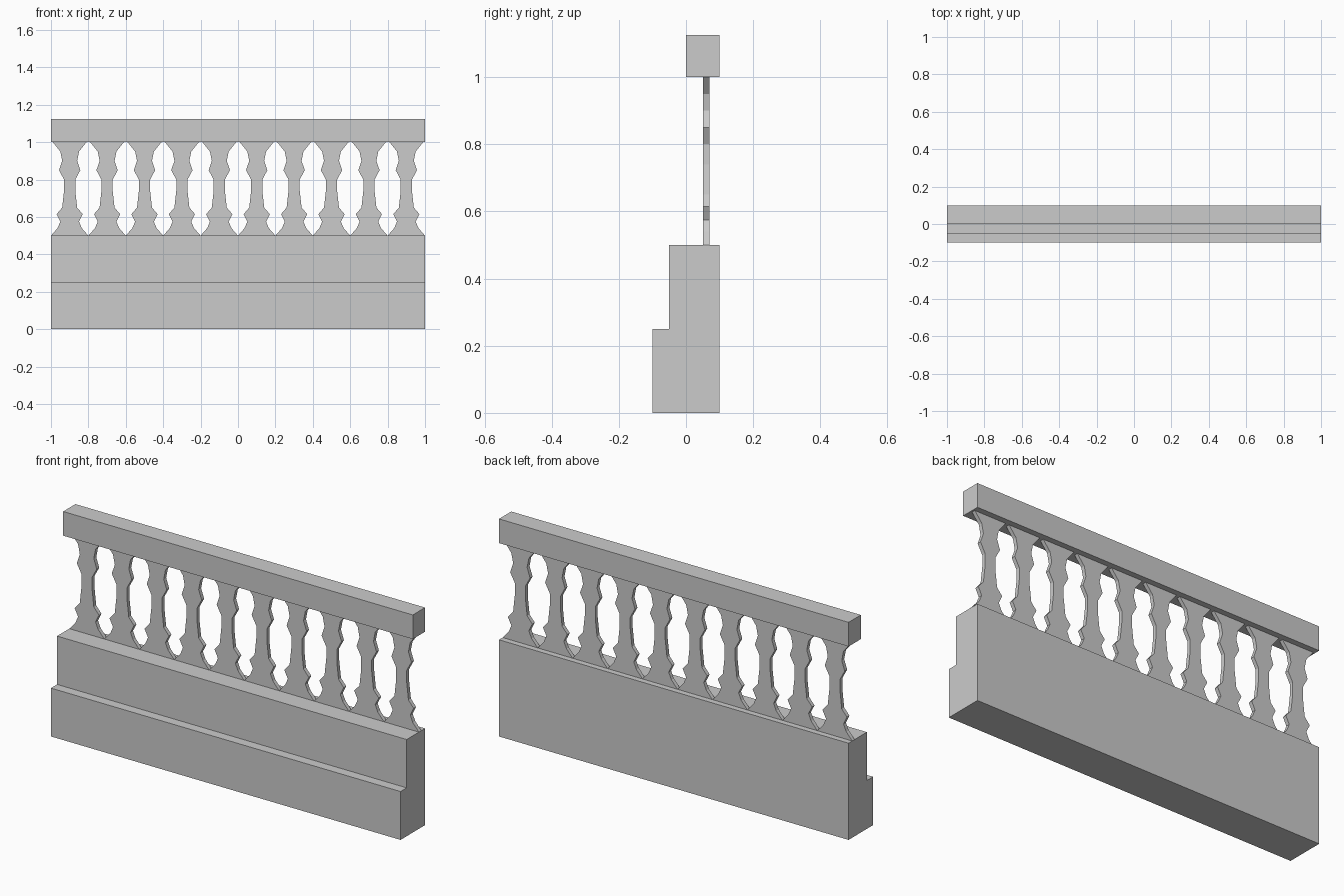
import bpy, bmesh

if "Cube" in bpy.data.objects:
    bpy.data.objects.remove(bpy.data.objects["Cube"])


def prism(name, outline, to_3d, offset):
    """Extrude a closed 2D outline along an offset vector."""
    bm = bmesh.new()
    face = bm.faces.new([bm.verts.new(to_3d(a, b)) for a, b in outline])
    res = bmesh.ops.extrude_face_region(bm, geom=[face], use_keep_orig=True)
    verts = [v for v in res["geom"] if isinstance(v, bmesh.types.BMVert)]
    bmesh.ops.translate(bm, verts=verts, vec=offset)
    bmesh.ops.recalc_face_normals(bm, faces=bm.faces)
    mesh = bpy.data.meshes.new(name)
    bm.to_mesh(mesh)
    bm.free()
    obj = bpy.data.objects.new(name, mesh)
    bpy.context.collection.objects.link(obj)
    return obj


def along_x(y, z):
    return (-1, y, z)


# Stepped base wall and handrail, both run the full length
prism("base_wall", [(-0.1, 0), (0.1, 0), (0.1, 0.5), (-0.05, 0.5),
                    (-0.05, 0.25), (-0.1, 0.25)], along_x, (2, 0, 0))
prism("handrail", [(0, 1), (0.1, 1), (0.1, 1.125), (0, 1.125)], along_x, (2, 0, 0))

# Flat cut-out balusters: (half width, height), mirrored to close the outline
half = [(0.1, 0.5), (0.065, 0.54), (0.05, 0.575), (0.07, 0.615), (0.04, 0.65),
        (0.03, 0.74), (0.03, 0.8), (0.057, 0.85), (0.04, 0.9), (0.05, 0.95),
        (0.09, 1.0)]
outline = half + [(-w, z) for w, z in reversed(half)]
first = prism("baluster_1", outline, lambda x, z: (x, 0.05, z), (0, 0.02, 0))
for i in range(10):
    obj = first if i == 0 else bpy.data.objects.new(f"baluster_{i + 1}", first.data)
    if i:
        bpy.context.collection.objects.link(obj)
    obj.location.x = -0.9 + 0.2 * i
